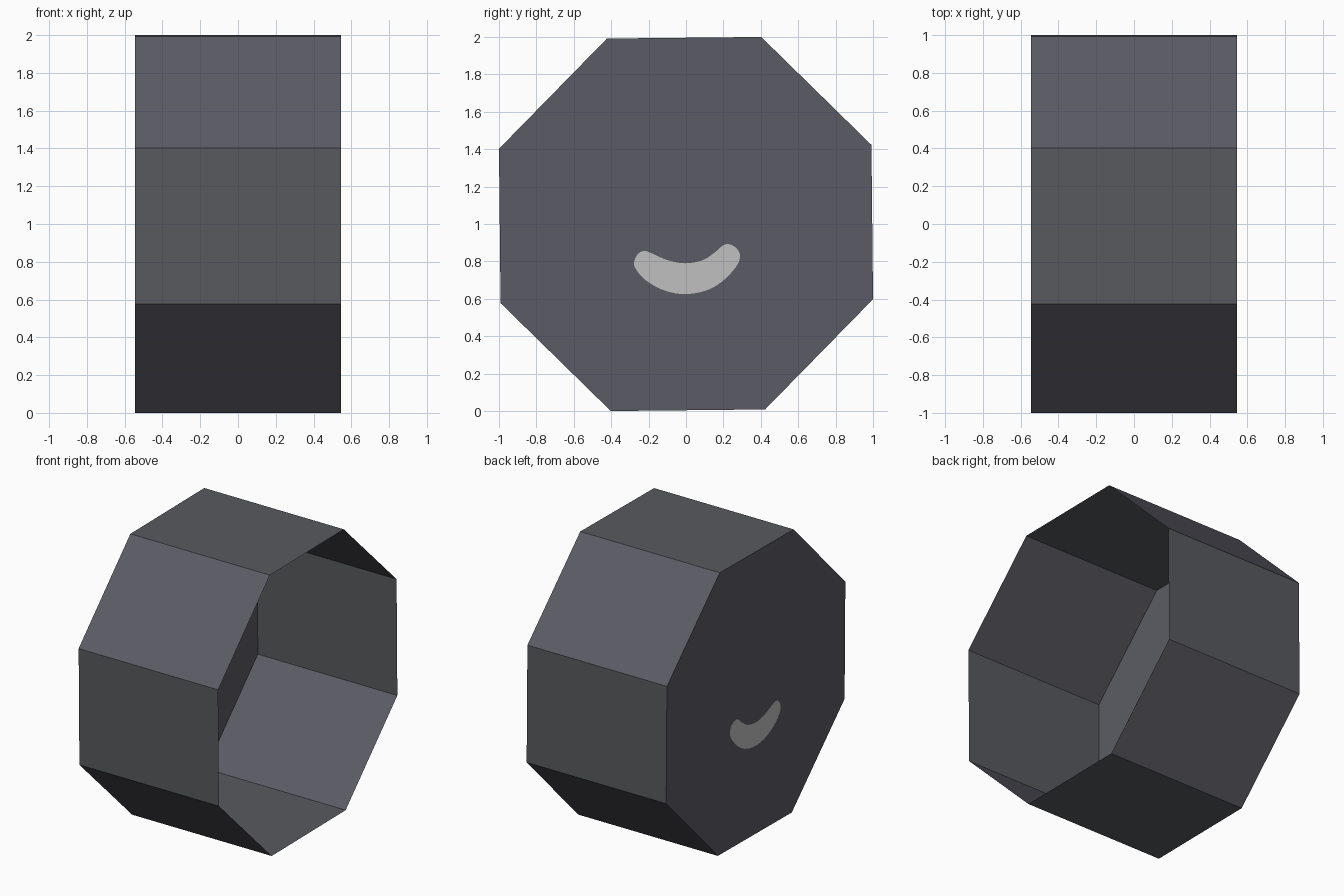
import bpy, bmesh, math
from mathutils import Vector

if "Cube" in bpy.data.objects:
    bpy.data.objects.remove(bpy.data.objects["Cube"])

HALF = 0.545               # half the depth along x
R = 1.0778                 # corner radius of the octagon
TILT = math.radians(0.6)   # slight roll of the octagon


def material(name, rgb):
    m = bpy.data.materials.new(name)
    m.diffuse_color = (*rgb, 1.0)
    m.use_nodes = True
    m.node_tree.nodes["Principled BSDF"].inputs["Base Color"].default_value = m.diffuse_color
    return m


blue_grey = material("dark_blue_grey", (0.105, 0.105, 0.130))
grey = material("dark_grey", (0.098, 0.102, 0.112))
light = material("light_grey", (0.53, 0.53, 0.53))


def finish(name, bm, mats):
    me = bpy.data.meshes.new(name)
    bm.to_mesh(me)
    bm.free()
    for m in mats:
        me.materials.append(m)
    ob = bpy.data.objects.new(name, me)
    bpy.context.collection.objects.link(ob)
    return ob


def octagon(x):
    angles = [math.radians(22.5 + 45 * i) + TILT for i in range(8)]
    return [Vector((x, R * math.cos(a), 1 + R * math.sin(a))) for a in angles]


def smooth_loop(pts, steps=4):
    """Closed Catmull-Rom curve through 2D points."""
    out, n = [], len(pts)
    for i in range(n):
        a, b, c, d = (Vector(pts[(i + k) % n]) for k in (-1, 0, 1, 2))
        for s in range(steps):
            t = s / steps
            out.append(0.5 * (2 * b + (c - a) * t + (2 * a - 5 * b + 4 * c - d) * t * t
                              + (3 * b - a - 3 * c + d) * t ** 3))
    return out


# Outer wall: thin eight-sided tube, open on the right
bm = bmesh.new()
back = [bm.verts.new(p) for p in octagon(-HALF)]
front = [bm.verts.new(p) for p in octagon(HALF)]
for i in range(8):
    j = (i + 1) % 8
    f = bm.faces.new((back[i], front[i], front[j], back[j]))
    f.material_index = 1 if i % 2 else 0   # flat sides / diagonal sides
bmesh.ops.recalc_face_normals(bm, faces=bm.faces)
finish("outer_wall", bm, [blue_grey, grey])

# Curved mouth outline (y, z)
outline = [(-.278, .786), (-.262, .834), (-.225, .856), (-.18, .842), (-.10, .807),
           (-.005, .79), (.09, .807), (.16, .853), (.19, .88), (.225, .893),
           (.267, .873), (.289, .83), (.267, .77), (.19, .69), (.10, .642),
           (-.01, .625), (-.117, .645), (-.21, .695), (-.257, .743)]
mouth = [Vector((-HALF, p.x, p.y)) for p in smooth_loop(outline)]

# End panel with the mouth shape cut out of it
bm = bmesh.new()
edges = []
for loop in (octagon(-HALF), mouth):
    vs = [bm.verts.new(p) for p in loop]
    edges += [bm.edges.new((vs[i], vs[(i + 1) % len(vs)])) for i in range(len(vs))]
bmesh.ops.triangle_fill(bm, edges=edges, use_beauty=True, normal=(-1, 0, 0))
for f in bm.faces:
    f.normal_update()
    if f.normal.x > 0:
        f.normal_flip()
finish("end_panel", bm, [blue_grey])

# Mouth: flat inlay, seen from both sides
bm = bmesh.new()
f = bm.faces.new([bm.verts.new(p) for p in mouth])
f.normal_update()
if f.normal.x > 0:
    f.normal_flip()
bmesh.ops.triangulate(bm, faces=[f])
finish("mouth_inlay", bm, [light])
